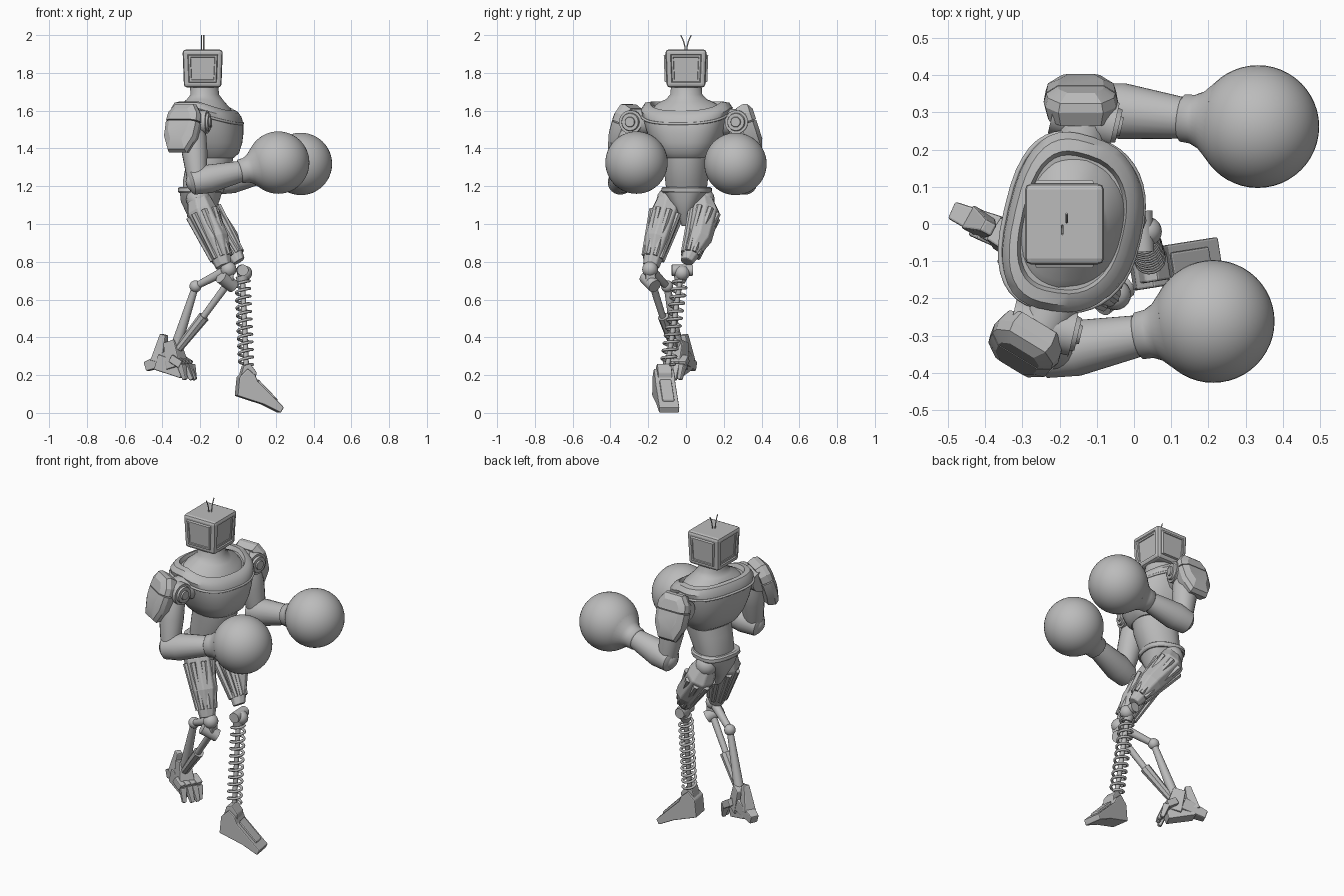
import bpy, bmesh, math
from mathutils import Vector, Matrix

cube = bpy.data.objects.get("Cube")
if cube:
    bpy.data.objects.remove(cube, do_unlink=True)

grey = bpy.data.materials.new("mid grey")
grey.use_nodes = True
tone = (0.5, 0.5, 0.5, 1)
grey.diffuse_color = tone
grey.node_tree.nodes["Principled BSDF"].inputs["Base Color"].default_value = tone


def finish(name, bm, smooth=0, bevel=0):
    """Turn a bmesh into a shaded object."""
    bmesh.ops.recalc_face_normals(bm, faces=bm.faces)
    mesh = bpy.data.meshes.new(name)
    bm.to_mesh(mesh)
    bm.free()
    mesh.materials.append(grey)
    ob = bpy.data.objects.new(name, mesh)
    bpy.context.collection.objects.link(ob)
    if bevel:
        mod = ob.modifiers.new("bevel", "BEVEL")
        mod.width, mod.segments, mod.limit_method = bevel, 2, "ANGLE"
    if smooth:
        bpy.ops.object.select_all(action="DESELECT")
        ob.select_set(True)
        bpy.context.view_layer.objects.active = ob
        bpy.ops.object.shade_smooth_by_angle(angle=math.radians(smooth))
    return ob


def skin(name, rings, smooth=0, bevel=0):
    """Join closed rings of points and cap both ends."""
    bm = bmesh.new()
    rows = [[bm.verts.new(p) for p in ring] for ring in rings]
    n = len(rows[0])
    for a, b in zip(rows, rows[1:]):
        for i in range(n):
            bm.faces.new((a[i], a[(i + 1) % n], b[(i + 1) % n], b[i]))
    bm.faces.new(rows[0])
    bm.faces.new(rows[-1])
    return finish(name, bm, smooth, bevel)


def limb(name, stations, sides=24, smooth=40, wide=1.0, bevel=0):
    """Rings of the given radius (x, y, z, r) along a path."""
    axis = Vector(stations[-1][:3]) - Vector(stations[0][:3])
    q = axis.to_track_quat("Z", "Y")
    rings = []
    for x, y, z, r in stations:
        angles = [2 * math.pi * (i + 0.5) / sides for i in range(sides)]
        rings.append([Vector((x, y, z)) + q @ Vector((r * wide * math.cos(t), r * math.sin(t), 0))
                      for t in angles])
    return skin(name, rings, smooth, bevel)


def rod(name, a, b, r, r2=None, sides=16, wide=1.0):
    return limb(name, [(*a, r), (*b, r2 or r)], sides, 40, wide)


def block(name, a, b, w, w2, wide=1.0):
    """Tapered square bar with chamfered edges."""
    return limb(name, [(*a, w), (*b, w2)], 4, 0, wide, 0.006)


def ball(name, c, r, seg=32):
    bm = bmesh.new()
    bmesh.ops.create_uvsphere(bm, u_segments=seg, v_segments=seg // 2, radius=r,
                              matrix=Matrix.Translation(c))
    return finish(name, bm, 60)


def wire(name, points, r):
    curve = bpy.data.curves.new(name, "CURVE")
    curve.dimensions = "3D"
    curve.bevel_depth, curve.bevel_resolution, curve.use_fill_caps = r, 2, True
    line = curve.splines.new("POLY")
    line.points.add(len(points) - 1)
    for p, co in zip(line.points, points):
        p.co = (*co, 1)
    curve.materials.append(grey)
    ob = bpy.data.objects.new(name, curve)
    bpy.context.collection.objects.link(ob)
    return ob


# Head: tapered rounded box with framed panels
bm = bmesh.new()
bmesh.ops.create_cube(bm, size=1)
for v in bm.verts:
    k = 0.9 if v.co.z < 0 else 0.97
    v.co = Vector((-0.187 + v.co.x * 0.22 * k, v.co.y * 0.225 * k, 1.823 + v.co.z * 0.2))
bmesh.ops.bevel(bm, geom=bm.edges[:], offset=0.016, segments=2, affect="EDGES", profile=0.5)
bm.normal_update()
for f in sorted(bm.faces, key=lambda f: -f.calc_area())[:6]:
    if abs(f.normal.z) < 0.5:
        side = abs(f.normal.y) > 0.5
        bmesh.ops.inset_individual(bm, faces=[f], thickness=0.014, depth=0)
        bmesh.ops.inset_individual(bm, faces=[f], thickness=0.006, depth=0.01 if side else -0.006)
        bmesh.ops.inset_individual(bm, faces=[f], thickness=0.014, depth=0)
        bmesh.ops.inset_individual(bm, faces=[f], thickness=0.003, depth=-0.004)
finish("head", bm)
for s in (-1, 1):
    wire("antenna", [(-0.187 + 0.006 * s, s * (0.004 + 0.024 * t * t), 1.915 + 0.085 * t)
                     for t in (0, 0.3, 0.6, 0.8, 1)], 0.003)

# Torso: turned towards the right, squared cross-sections
TURN = Matrix.Rotation(math.radians(-13), 3, "Z")


def section(z, cx, depth, width, tilt=0.0, power=2.6, n=40):
    ring = []
    for i in range(n):
        t = 2 * math.pi * i / n
        c, s = math.cos(t), math.sin(t)
        f = depth * math.copysign(abs(c) ** (2 / power), c)
        l = width * math.copysign(abs(s) ** (2 / power), s) * (1 - 0.1 * c)
        ring.append(TURN @ Vector((f, l, 0)) + Vector((cx, 0, z - tilt * max(0, f))))
    return ring


skin("chest", [section(1.35, -0.14, 0.115, 0.125), section(1.375, -0.143, 0.145, 0.15),
               section(1.43, -0.15, 0.168, 0.185), section(1.5, -0.157, 0.18, 0.21, 0.1),
               section(1.57, -0.162, 0.182, 0.23, 0.2), section(1.615, -0.165, 0.175, 0.24, 0.3),
               section(1.642, -0.165, 0.158, 0.222, 0.35), section(1.648, -0.165, 0.138, 0.19, 0.35),
               section(1.625, -0.165, 0.13, 0.18, 0.35)], 40)
skin("neck", [section(1.6, -0.165, 0.145, 0.19, 0.3, 2.3), section(1.64, -0.165, 0.125, 0.155, 0.25, 2.2),
              section(1.66, -0.17, 0.1, 0.11, 0.15, 2), section(1.685, -0.175, 0.075, 0.085, 0, 2),
              section(1.74, -0.18, 0.075, 0.08, 0, 2)], 60)
rim = section(1.585, -0.165, 0.182, 0.236, 0.3)
wire("collar_rim", rim + rim[:1], 0.007)
skin("waist", [section(1.17, -0.19, 0.1, 0.105, 0, 2.2), section(1.22, -0.178, 0.113, 0.11, 0, 2.2),
               section(1.3, -0.155, 0.122, 0.12, 0, 2.2), section(1.37, -0.143, 0.12, 0.125, 0, 2.2)], 50)
skin("hip_band", [section(1.165, -0.195, 0.112, 0.125), section(1.172, -0.195, 0.118, 0.13),
                  section(1.19, -0.193, 0.118, 0.13), section(1.197, -0.192, 0.11, 0.12)], 30)
skin("pelvis", [section(0.99, -0.2, 0.03, 0.022), section(1.06, -0.2, 0.075, 0.045),
                section(1.12, -0.2, 0.1, 0.09), section(1.17, -0.195, 0.108, 0.12)], 35)

# Shoulder pads: domed octagons split into an upper and a lower plate
UPPER = [(-0.1, 0.035), (0.1, 0.035), (0.095, 0.08), (0.06, 0.13), (-0.06, 0.13), (-0.095, 0.08)]
LOWER = [(-0.1, 0.028), (-0.095, -0.06), (-0.055, -0.14), (0.055, -0.14), (0.095, -0.06), (0.1, 0.028)]


def pad(name, centre, normal):
    n = Vector(normal).normalized()
    u = Vector((0, 0, 1)).cross(n).normalized()
    v = n.cross(u)
    for label, shape in (("_upper", UPPER), ("_lower", LOWER)):
        rings = []
        for scale, out in ((0.9, -0.04), (1.0, 0), (0.93, 0.025), (0.62, 0.045)):
            rings.append([Vector(centre) + u * (a * scale)
                          + v * (0.03 + (b - 0.03) * scale) + n * out for a, b in shape])
        skin(name + label, rings, 25)


# Arms: shoulder joint, pad, upper arm, forearm and round glove
def arm(side, shoulder, elbow, glove, pad_at, pad_normal, inner):
    s, e, g = Vector(shoulder), Vector(elbow), Vector(glove)
    face = TURN @ Vector((1, 0, 0))
    rod(side + "_shoulder_axle", inner, s, 0.075, 0.07, 12)
    rod(side + "_shoulder_hub", s - face * 0.085, s + face * 0.085, 0.062, sides=24)
    rod(side + "_hub_ring", s + face * 0.08, s + face * 0.097, 0.05, 0.045, 24)
    rod(side + "_hub_cap", s + face * 0.09, s + face * 0.105, 0.03, 0.025, 24)
    pad(side + "_shoulder_pad", pad_at, pad_normal)
    mid = s.lerp(e, 0.5)
    limb(side + "_upper_arm", [(*s, 0.055), (*s.lerp(e, 0.25), 0.07), (*mid, 0.068),
                               (*s.lerp(e, 0.9), 0.055), (*e, 0.05)], 20)
    ball(side + "_elbow", e, 0.062, 20)
    d = (g - e).normalized()
    cuff = g - d * 0.205
    limb(side + "_forearm", [(*(e - d * 0.045), 0.045), (*(e - d * 0.03), 0.065), (*(e + d * 0.06), 0.076),
                             (*cuff, 0.056)], 20)
    limb(side + "_cuff", [(*(g - d * k), r) for k, r in
                          ((0.215, 0.055), (0.208, 0.064), (0.18, 0.066), (0.155, 0.078), (0.12, 0.113))], 32, 60)
    ball(side + "_glove", g, 0.165, 48)


arm("left", (-0.135, 0.285, 1.54), (-0.09, 0.31, 1.225), (0.333, 0.262, 1.318),
    (-0.143, 0.338, 1.51), (0, 0.94, 0.3), (-0.15, 0.18, 1.54))
arm("right", (-0.245, -0.275, 1.54), (-0.215, -0.345, 1.225), (0.213, -0.262, 1.325),
    (-0.295, -0.33, 1.51), (-0.5, -0.82, 0.33), (-0.2, -0.18, 1.54))


# Thighs: faceted core with long armour slats and a knee guard
def thigh(side, path, radii):
    pts = [Vector(p) for p in path]
    limb(side + "_thigh", [(*p, r) for p, r in zip(pts, radii)], 8, 0, 1, 0.006)
    axis = (pts[-1] - pts[0]).normalized()
    q = axis.to_track_quat("Z", "Y")
    for i in range(8):
        t = math.pi * i / 4
        out = q @ Vector((math.cos(t), math.sin(t), 0))
        a, b, c = (pts[k] + out * radii[k] * 0.93 for k in (1, 2, 3))
        rod(side + "_thigh_slat", a.lerp(b, 0.1), b.lerp(c, 0.7), 0.018, 0.014, 6)
    ball(side + "_hip_joint", pts[0], radii[0], 16)


thigh("left", [(-0.2, 0.09, 1.13), (-0.175, 0.1, 1.07), (-0.06, 0.07, 0.92), (0.005, 0.005, 0.8)],
      [0.062, 0.083, 0.068, 0.036])
thigh("right", [(-0.21, -0.09, 1.13), (-0.195, -0.1, 1.07), (-0.12, -0.15, 0.92), (-0.075, -0.185, 0.775)],
      [0.065, 0.083, 0.074, 0.045])

# Left shin: knee joint and coil spring
rod("left_knee_pin", (0.025, -0.075, 0.755), (0.02, 0.035, 0.755), 0.03)
ball("left_knee_ball", (0.035, -0.02, 0.74), 0.04, 20)
top, foot = Vector((0.022, -0.025, 0.74)), Vector((0.045, -0.1, 0.23))
rod("spring_core", top, foot, 0.014)
rod("spring_seat", top.lerp(foot, 0.04), top.lerp(foot, 0.1), 0.036, 0.026)
q = (foot - top).to_track_quat("Z", "Y")
turns, steps = 11, 16
coil = []
for i in range(turns * steps + 1):
    k, t = i / (turns * steps), 2 * math.pi * i / steps
    coil.append(top.lerp(foot, 0.08 + 0.87 * k) + q @ Vector((math.cos(t), math.sin(t), 0)) * 0.037)
wire("spring", coil, 0.0075)

# Left foot: wedge profile with a raised top panel
YAW = Matrix.Rotation(math.radians(9), 3, "Z")


def extrude(name, profile, half):
    return skin(name, [[YAW @ Vector((x, w, z)) + Vector((0, -0.125, 0)) for x, z in profile]
                       for w in (-half, half)], 0, 0.006)


extrude("left_foot", [(-0.01, 0.09), (0, 0.19), (0.045, 0.235), (0.085, 0.2), (0.1, 0.165),
                      (0.238, 0.03), (0.222, 0), (0.13, 0.045)], 0.054)
extrude("left_foot_panel", [(0.1, 0.15), (0.105, 0.178), (0.21, 0.07), (0.2, 0.05)], 0.032)
extrude("left_ankle", [(0.005, 0.18), (0.025, 0.25), (0.06, 0.262), (0.095, 0.215), (0.09, 0.18)], 0.038)

# Right shin: pivoting rods
knee, rear, ankle = (-0.05, -0.18, 0.69), (-0.225, -0.1, 0.67), (-0.335, -0.04, 0.33)
ball("right_knee_upper", (-0.05, -0.19, 0.76), 0.042, 20)
rod("right_knee_pin", (-0.09, -0.215, 0.72), (-0.025, -0.165, 0.67), 0.036)
block("right_knee_link", (-0.05, -0.19, 0.77), (-0.05, -0.185, 0.67), 0.04, 0.035)
ball("right_rear_joint", rear, 0.032, 20)
rod("right_rear_link", (-0.07, -0.18, 0.75), rear, 0.026, 0.018)
rod("right_rear_rod", rear, ankle, 0.018, 0.03)
rod("right_front_rod", knee, (-0.19, -0.12, 0.5), 0.02, 0.017)
rod("right_front_shin", (-0.18, -0.12, 0.51), (-0.315, -0.06, 0.34), 0.03, 0.022, 8)

# Right foot: heel blocks and a fan of toes
block("right_ankle", (-0.35, -0.03, 0.38), (-0.32, -0.05, 0.24), 0.05, 0.065)
block("right_foot_arch", (-0.42, 0, 0.27), (-0.28, -0.065, 0.22), 0.06, 0.055, 0.9)
block("right_heel", (-0.36, -0.02, 0.29), (-0.485, 0.035, 0.245), 0.055, 0.035)
block("right_heel_spur", (-0.42, 0.005, 0.27), (-0.392, -0.01, 0.415), 0.05, 0.025)
for i in range(4):
    k = i - 1.5
    side = Vector((0.5, 0.85, 0)) * 0.033 * k
    a, m, b = (Vector(p) + side for p in ((-0.33, -0.045, 0.29), (-0.275, -0.06, 0.255), (-0.225, -0.075, 0.175)))
    block("right_toe_base", a, m, 0.03, 0.03)
    block("right_toe_tip", m, b - Vector((0.02 * abs(k), 0, 0)), 0.028, 0.016)
